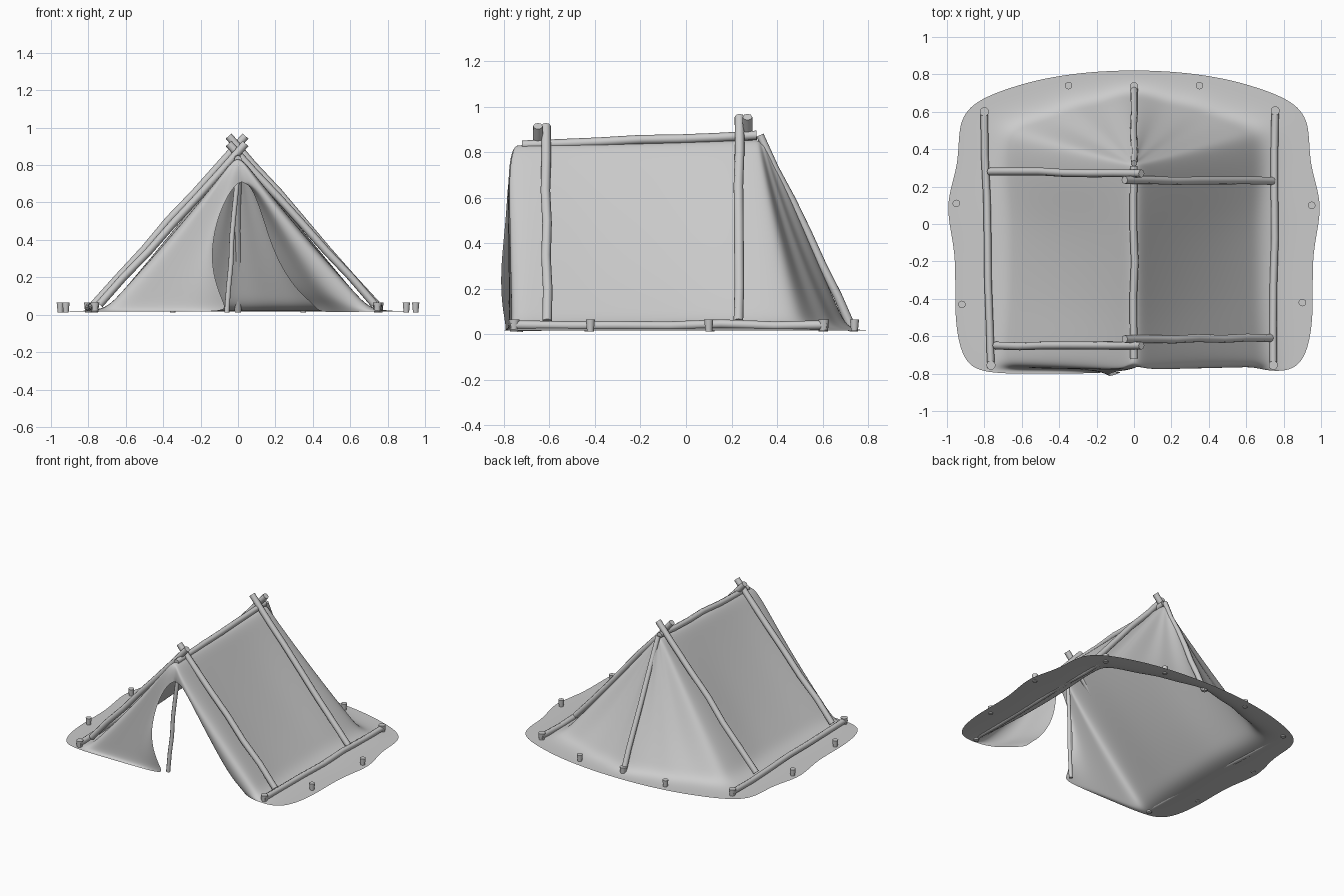
import bpy, bmesh, random
from mathutils import Vector

if "Cube" in bpy.data.objects:
    bpy.data.objects.remove(bpy.data.objects["Cube"])

random.seed(4)


def finish(ob, angle=0.9):
    bpy.ops.object.select_all(action='DESELECT')
    ob.select_set(True)
    bpy.context.view_layer.objects.active = ob
    bpy.ops.object.shade_smooth_by_angle(angle=angle)


# Crooked wooden pole between two points
def pole(name, a, b, r=0.021, wobble=0.005, n=6, r_end=None):
    a, b = Vector(a), Vector(b)
    cu = bpy.data.curves.new(name, 'CURVE')
    cu.dimensions = '3D'
    cu.bevel_depth = r
    cu.bevel_resolution = 2
    cu.use_fill_caps = True
    sp = cu.splines.new('POLY')
    sp.points.add(n)
    for i, p in enumerate(sp.points):
        v = a.lerp(b, i / n)
        if 0 < i < n:
            v += Vector([random.uniform(-wobble, wobble) for _ in range(3)])
        p.co = (*v, 1)
        p.radius = 1 + ((r_end or r) / r - 1) * i / n
    ob = bpy.data.objects.new(name, cu)
    bpy.context.collection.objects.link(ob)
    bpy.ops.object.select_all(action='DESELECT')
    ob.select_set(True)
    bpy.context.view_layer.objects.active = ob
    bpy.ops.object.convert(target='MESH')
    finish(bpy.context.object)


# Cloth: columns running from skirt edge to ridge
ROWS = (0, 0.12, 0.35, 0.65, 0.9, 1)


def column(sx, sy, bx, by, ty, sag, bulge=0.0):
    base = Vector((bx, by, 0.018))
    top = Vector((0, ty, 0.862 + (ty + 0.72) * 0.02))
    pts = [Vector((sx, sy, 0.018))]
    for t in ROWS:
        p = base.lerp(top, t)
        p.z = max(p.z - sag * 4 * t * (1 - t), 0.018)
        if t < 1:
            p.y -= bulge * t
        pts.append(p)
    return pts


left_front = [
    (-.28, -.80, -.28, -.775, -.73, .0, .05),
    (-.54, -.80, -.54, -.77, -.73, .02, .05),
]
# skirt x, skirt y, base x, base y, ridge y, sag
side = [
    (-.80, -.80, -.72, -.77, -.73, .035, .05),
    (-.92, -.74, -.72, -.69, -.68, .015),
    (-.965, -.48, -.70, -.42, -.5, .04),
    (-.945, -.15, -.70, -.15, -.2, .05),
    (-1.02, .1, -.70, .05, .0, .04),
    (-.93, .32, -.71, .25, .22, .01),
    (-.945, .55, -.71, .45, .29, .01),
    (-.84, .67, -.67, .53, .31, .02),
    (-.58, .755, -.48, .59, .32, .09),
    (-.44, .785, -.34, .65, .325, .055),
    (-.26, .812, -.18, .67, .33, .06),
]
left_edge = [(-.06, -.79, .015), (-.075, -.795, .06), (-.11, -.81, .14), (-.15, -.815, .3),
             (-.11, -.785, .55), (.03, -.78, .785), (0, -.73, .862)]
right_edge = [(.60, -.765, .015), (.54, -.765, .06), (.46, -.77, .13), (.32, -.775, .32),
              (.16, -.78, .57), (.03, -.78, .785), (0, -.73, .862)]
fold_mid = [(.50, -.67, .015), (.46, -.67, .06), (.38, -.67, .13), (.26, -.68, .32),
            (.14, -.72, .57), (.03, -.78, .785)]
fold_in = [(.43, -.60, .015), (.40, -.60, .06), (.31, -.60, .13), (.19, -.61, .32),
           (.12, -.66, .57), (.03, -.78, .785)]

cols = [left_edge] + [column(*c) for c in left_front + side]
cols.append(column(0, .825, 0, .73, .345, -.015))
cols += [column(-c[0], c[1], -c[2], *c[3:]) for c in reversed(side)]
cols += [right_edge, fold_mid, fold_in]

bm = bmesh.new()
grid = [[bm.verts.new(p) for p in c] for c in cols]
for a, b in zip(grid, grid[1:]):
    for j in range(min(len(a), len(b)) - 1):
        bm.faces.new((a[j], a[j + 1], b[j + 1], b[j]))
bmesh.ops.remove_doubles(bm, verts=bm.verts, dist=0.001)
me = bpy.data.meshes.new("tent_cloth")
bm.to_mesh(me)
bm.free()
cloth = bpy.data.objects.new("tent_cloth", me)
bpy.context.collection.objects.link(cloth)
sub = cloth.modifiers.new("smooth", 'SUBSURF')
sub.levels = sub.render_levels = 3
for p in me.polygons:
    p.use_smooth = True

# Frame poles
pole("ridge_pole", (0, -.72, .832), (0, .31, .875), .02)
pole("front_right_pole", (.73, -.61, .055), (-.05, -.615, .915))
pole("front_left_pole", (-.74, -.65, .055), (.04, -.65, .915))
pole("back_right_pole", (.74, .23, .055), (-.05, .235, .955))
pole("back_left_pole", (-.77, .28, .055), (.04, .27, .955))
pole("back_pole", (0, .73, .022), (0, .325, .875), .02, r_end=.017)
pole("door_pole", (-.06, -.73, .012), (0, -.69, .82), .014, .003)
pole("left_base_pole", (-.80, .61, .042), (-.765, -.77, .042), .02)
pole("right_base_pole", (.755, .62, .042), (.745, -.77, .042), .02)

# Ground pegs
pegs = [(-.95, .11, .02), (-.92, -.43, .02), (.95, .1, .02), (.9, -.42, .02),
        (-.35, .74, .02), (.35, .74, .02), (0, .735, .023), (-.8, .6, .024),
        (.755, .605, .024), (-.765, -.755, .024), (.745, -.755, .024)]
for i, (x, y, r) in enumerate(pegs):
    bpy.ops.mesh.primitive_cone_add(vertices=14, radius1=r * .75, radius2=r,
                                    depth=.053, location=(x, y, .0395))
    ob = bpy.context.object
    ob.name = f"peg_{i + 1}"
    finish(ob)
